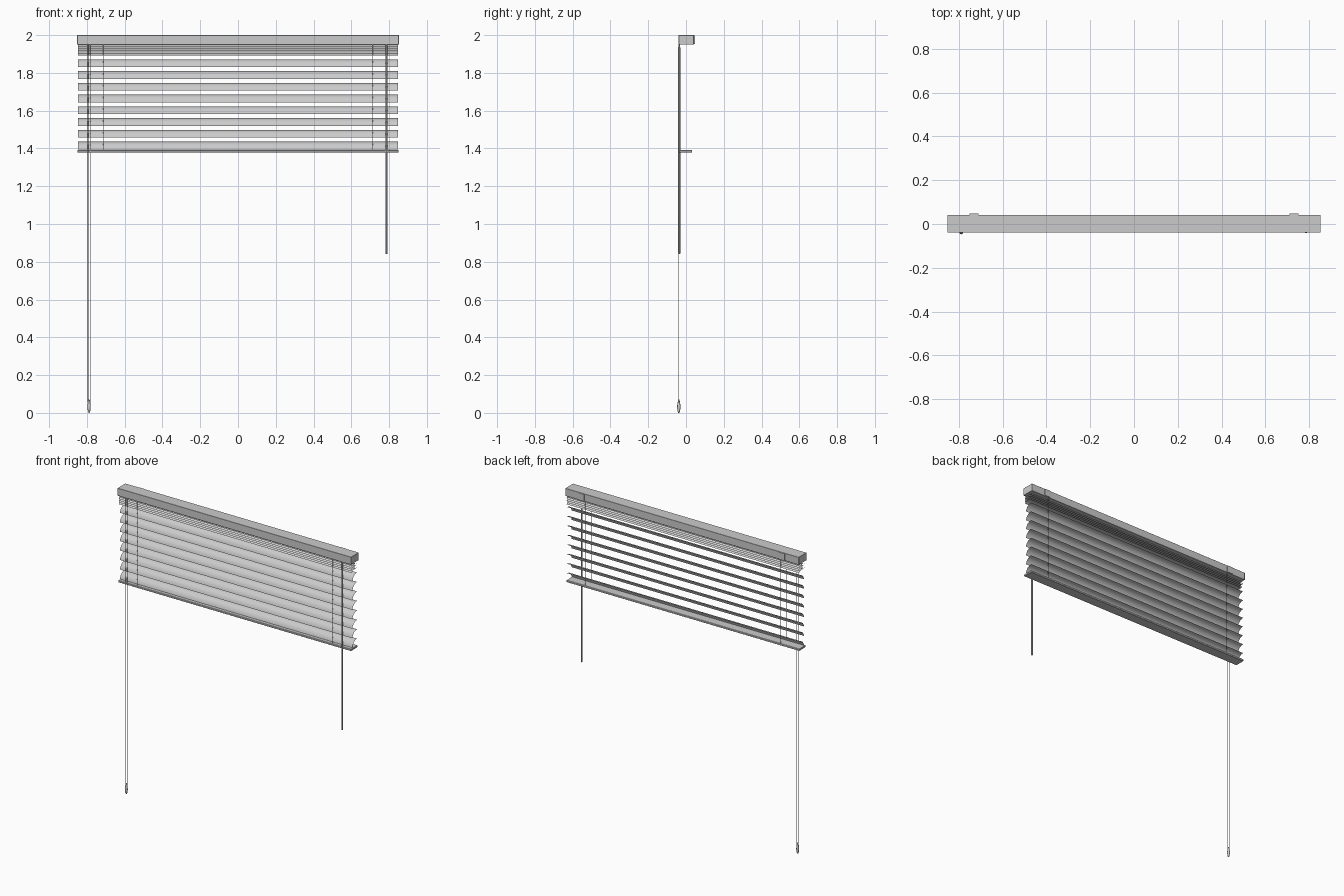
import bpy, bmesh, math
from mathutils import Vector

if "Cube" in bpy.data.objects:
    bpy.data.objects.remove(bpy.data.objects["Cube"])


def finish(name, bm, smooth=False):
    me = bpy.data.meshes.new(name)
    bm.to_mesh(me)
    bm.free()
    ob = bpy.data.objects.new(name, me)
    bpy.context.collection.objects.link(ob)
    if smooth:
        bpy.ops.object.select_all(action='DESELECT')
        ob.select_set(True)
        bpy.context.view_layer.objects.active = ob
        bpy.ops.object.shade_smooth_by_angle(angle=math.radians(40))
    return ob


def box(name, lo, hi, bevel=0.0):
    bm = bmesh.new()
    bmesh.ops.create_cube(bm, size=1)
    for v in bm.verts:
        v.co = Vector([(lo[i] + hi[i]) / 2 + v.co[i] * (hi[i] - lo[i]) for i in range(3)])
    if bevel:
        bmesh.ops.bevel(bm, geom=bm.edges[:], offset=bevel, segments=1, affect='EDGES')
    return finish(name, bm)


def lathe(name, x, y, profile, sides):
    """Closed turned shape from (radius, z) pairs, bottom to top."""
    bm = bmesh.new()
    rings = [[bm.verts.new((x + r * math.cos(2 * math.pi * k / sides),
                            y + r * math.sin(2 * math.pi * k / sides), z))
              for k in range(sides)] for r, z in profile]
    for a, b in zip(rings, rings[1:]):
        for k in range(sides):
            n = (k + 1) % sides
            bm.faces.new((a[k], a[n], b[n], b[k]))
    bm.faces.new(rings[0][::-1])
    bm.faces.new(rings[-1])
    return finish(name, bm, True)


def slat(name, z, tilt):
    """Thin crowned sheet; a positive tilt lowers the front edge."""
    bm = bmesh.new()
    half, crown, segs = 0.032, 0.012, 8
    c, s = math.cos(tilt), math.sin(tilt)
    rows = []
    for i in range(segs + 1):
        t = 2 * i / segs - 1
        u, w = half * t, crown * (1 - t * t)
        if tilt:
            w -= crown / 2
        y, h = u * c - w * s, u * s + w * c
        rows.append([bm.verts.new((x, y + 0.001, z + h)) for x in (-0.848, 0.848)])
    for a, b in zip(rows, rows[1:]):
        bm.faces.new((a[0], a[1], b[1], b[0]))
    return finish(name, bm, True)


# Head rail and bottom rail
box("head_rail", (-0.852, -0.039, 1.95), (0.852, 0.042, 2.0), 0.001)
box("bottom_rail", (-0.85, -0.036, 1.378), (0.85, 0.033, 1.391), 0.002)

# Gathered slats under the head rail
for i in range(5):
    slat(f"stacked_slat_{i}", 1.892 + 0.0115 * i, 0)

# Hanging tilted slats
for i in range(8):
    slat(f"slat_{i}", 1.42 + 0.0623 * i, math.radians(40))

# Flat ladder tapes and wall brackets on both sides
for side, sx in (("left", -1), ("right", 1)):
    for face, y in (("front", -0.0325), ("back", 0.0325)):
        bm = bmesh.new()
        x = sx * 0.713
        bm.faces.new([bm.verts.new(p) for p in (
            (x - 0.002, y, 1.385), (x + 0.002, y, 1.385),
            (x + 0.002, y, 1.95), (x - 0.002, y, 1.95))])
        finish(f"ladder_tape_{face}_{side}", bm)
    box(f"bracket_{side}", (sx * 0.73 - 0.02, 0.04, 1.952), (sx * 0.73 + 0.02, 0.047, 1.998))

# Pull cords and tassel
for side, x in (("left", -0.794), ("right", -0.783)):
    lathe(f"pull_cord_{side}", x, -0.038, [(0.0017, 0.055), (0.0017, 1.955)], 6)
lathe("cord_tassel", -0.7885, -0.038,
      [(0.003, 0), (0.006, 0.008), (0.009, 0.028), (0.0085, 0.04),
       (0.006, 0.056), (0.0035, 0.07)], 12)

# Tilt wand
lathe("tilt_wand", 0.786, -0.036,
      [(0.004, 0.842), (0.006, 0.846), (0.006, 1.93), (0.003, 1.955)], 8)
